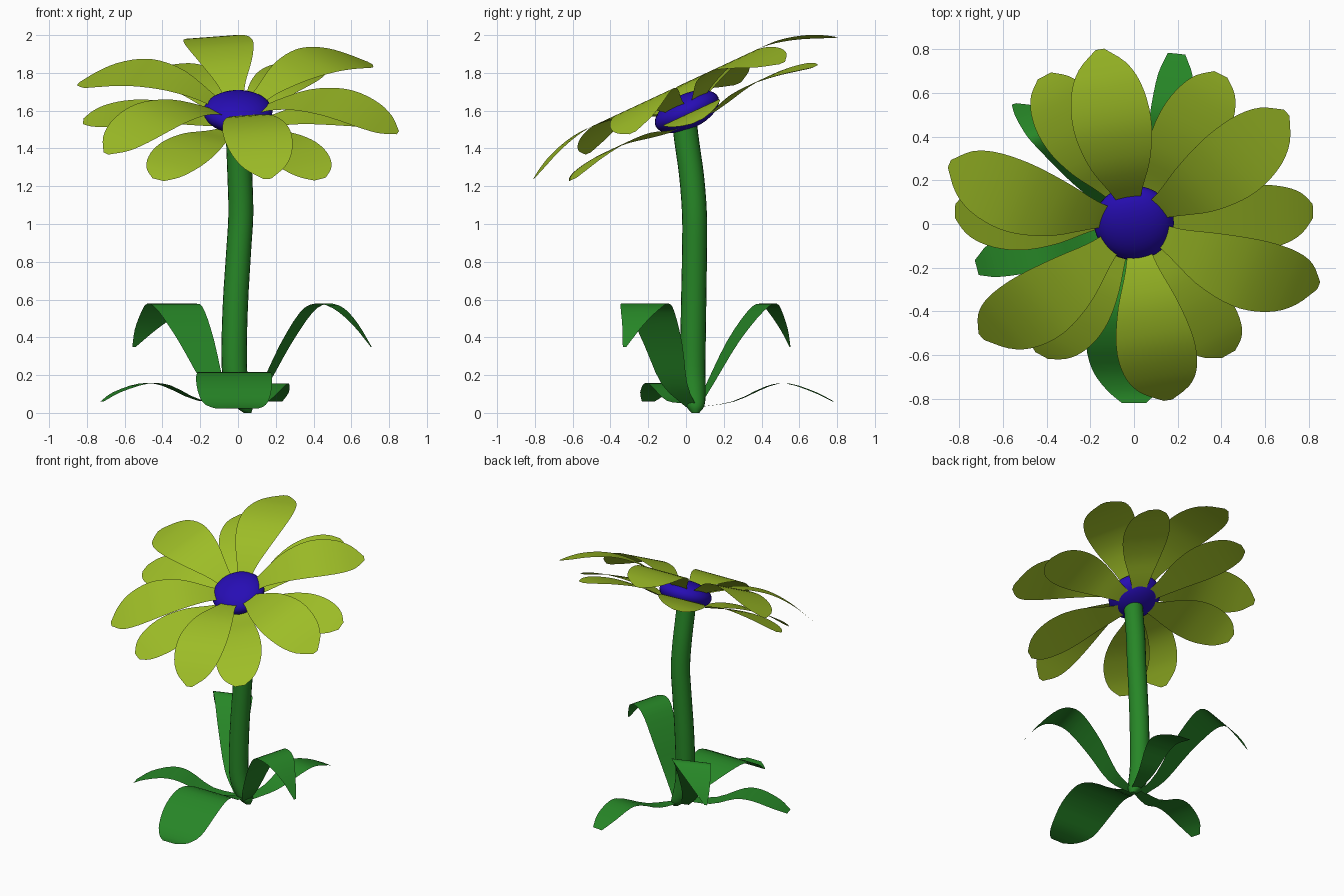
import bpy, bmesh
from math import sin, cos, pi, radians
from mathutils import Vector, Matrix

cube = bpy.data.objects.get("Cube")
if cube:
    bpy.data.objects.remove(cube, do_unlink=True)


def material(name, rgb):
    m = bpy.data.materials.new(name)
    m.use_nodes = True
    col = (*rgb, 1)
    m.diffuse_color = col
    bsdf = m.node_tree.nodes["Principled BSDF"]
    bsdf.inputs["Base Color"].default_value = col
    bsdf.inputs["Roughness"].default_value = 0.8
    return m


YELLOW = material("petal yellow green", (0.34, 0.51, 0.02))
GREEN = material("leaf green", (0.02, 0.24, 0.02))
BLUE = material("deep blue", (0.02, 0.004, 0.46))


def smooth_path(pts, steps=3):
    """Catmull-Rom samples through points of any dimension."""
    pts = [Vector(p) for p in pts]
    ext = [2 * pts[0] - pts[1]] + pts + [2 * pts[-1] - pts[-2]]
    out = []
    for i in range(1, len(ext) - 2):
        a, b, c, d = ext[i - 1:i + 3]
        for k in range(steps):
            t = k / steps
            out.append(0.5 * (2 * b + (c - a) * t + (2 * a - 5 * b + 4 * c - d) * t * t
                              + (3 * b - a - 3 * c + d) * t ** 3))
    return out + [pts[-1]]


def finish(name, bm, mat, matrix=None, angle=45):
    if matrix:
        bm.transform(matrix)
    me = bpy.data.meshes.new(name)
    bm.to_mesh(me)
    bm.free()
    ob = bpy.data.objects.new(name, me)
    bpy.context.collection.objects.link(ob)
    me.materials.append(mat)
    bpy.ops.object.select_all(action='DESELECT')
    ob.select_set(True)
    bpy.context.view_layer.objects.active = ob
    bpy.ops.object.shade_smooth_by_angle(angle=radians(angle))
    return ob


def ribbon(name, pts, side, mat, matrix=None):
    """Thin blade: pts are (x, y, z, half width), side is the width direction."""
    bm = bmesh.new()
    side = Vector(side).normalized()
    prev = None
    for p in smooth_path(pts):
        c, w = Vector(p[:3]), max(p[3], 0.004)
        row = [bm.verts.new(c + side * w * s) for s in (-1, 0, 1)]
        if prev:
            for j in range(2):
                bm.faces.new((prev[j], prev[j + 1], row[j + 1], row[j]))
        prev = row
    return finish(name, bm, mat, matrix)


# Flower head frame, tilted toward the front
HEAD = Matrix.Translation((0, 0.005, 1.595)) @ Matrix.Rotation(radians(25), 4, 'X')

# Centre disc
bm = bmesh.new()
bmesh.ops.create_uvsphere(bm, u_segments=32, v_segments=16, radius=1)
bm.transform(Matrix.Diagonal((0.183, 0.183, 0.093, 1)))
finish("flower_centre", bm, BLUE, HEAD)

# Petals: (radius, height, half width)
UPPER = [(0.08, 0.005, 0.04), (0.2, 0.07, 0.075), (0.35, 0.125, 0.135), (0.5, 0.142, 0.172),
         (0.62, 0.13, 0.18), (0.74, 0.095, 0.16), (0.83, 0.055, 0.11), (0.9, 0.02, 0.02)]
LOWER = [(0.08, -0.07, 0.04), (0.2, -0.05, 0.075), (0.34, -0.02, 0.125), (0.48, -0.012, 0.158),
         (0.6, -0.02, 0.162), (0.7, -0.035, 0.14), (0.77, -0.053, 0.1), (0.82, -0.07, 0.035)]
for label, prof, angles in (("upper", UPPER, (100, 39, -20, -80, -141, 160)),
                            ("lower", LOWER, (61, 2, -58, -121, 178, 120))):
    for i, a in enumerate(angles):
        ribbon(f"{label}_petal_{i + 1}", [(r, 0, h, w) for r, h, w in prof], (0, 1, 0), YELLOW,
               HEAD @ Matrix.Rotation(radians(a), 4, 'Z'))

# Stem: (x, y, z, radius) swept as level rings
bm = bmesh.new()
prev, N = None, 20
for p in smooth_path([(0.05, 0.05, 0.0, 0.02), (0.03, 0.048, 0.04, 0.05), (0.0, 0.04, 0.12, 0.064),
                      (-0.02, 0.036, 0.25, 0.067), (-0.015, 0.04, 0.55, 0.067),
                      (0.003, 0.045, 0.85, 0.066), (0.015, 0.045, 1.05, 0.066),
                      (0.01, 0.03, 1.25, 0.066), (0.003, 0.005, 1.43, 0.066),
                      (0, -0.01, 1.55, 0.066)]):
    ring = [bm.verts.new((p[0] + p[3] * cos(2 * pi * k / N), p[1] + p[3] * sin(2 * pi * k / N), p[2]))
            for k in range(N)]
    if prev:
        for k in range(N):
            bm.faces.new((prev[k], prev[(k + 1) % N], ring[(k + 1) % N], ring[k]))
    else:
        bm.faces.new(ring[::-1])
    prev = ring
bm.faces.new(prev)
finish("stem", bm, GREEN)

# Tall arching leaves
ribbon("tall_leaf_back", [(-0.03, 0.06, 0.03, 0.03), (-0.13, 0.13, 0.16, 0.06),
                          (-0.22, 0.25, 0.38, 0.1), (-0.30, 0.37, 0.54, 0.13),
                          (-0.35, 0.435, 0.578, 0.138), (-0.41, 0.475, 0.53, 0.11),
                          (-0.49, 0.52, 0.44, 0.06), (-0.55, 0.55, 0.35, 0.01)],
       (0.26, 0.09, 0), GREEN)
ribbon("tall_leaf_side", [(0.05, 0.03, 0.03, 0.03), (0.14, -0.06, 0.15, 0.07),
                          (0.25, -0.12, 0.36, 0.105), (0.36, -0.18, 0.53, 0.125),
                          (0.44, -0.215, 0.578, 0.13), (0.53, -0.24, 0.555, 0.11),
                          (0.62, -0.28, 0.47, 0.06), (0.705, -0.325, 0.35, 0.01)],
       (0.07, 0.25, 0), GREEN)

# Low spreading leaves
ribbon("low_leaf_side", [(0.02, 0.03, 0.05, 0.03), (-0.2, -0.045, 0.065, 0.06),
                         (-0.38, -0.095, 0.145, 0.095), (-0.5, -0.125, 0.155, 0.1),
                         (-0.64, -0.165, 0.11, 0.08), (-0.72, -0.2, 0.06, 0.035)],
       (-0.25, 0.95, 0), GREEN)
ribbon("low_leaf_back", [(0.04, 0.06, 0.03, 0.03), (0.1, 0.25, 0.06, 0.06),
                         (0.155, 0.43, 0.14, 0.09), (0.175, 0.54, 0.155, 0.095),
                         (0.19, 0.68, 0.11, 0.08), (0.195, 0.78, 0.06, 0.04)],
       (0.97, -0.1, 0), GREEN)
ribbon("low_leaf_front", [(0.02, 0.03, 0.05, 0.03), (0.0, -0.12, 0.1, 0.08),
                          (-0.015, -0.27, 0.19, 0.16), (-0.02, -0.4, 0.215, 0.195),
                          (-0.02, -0.55, 0.15, 0.2), (-0.015, -0.67, 0.06, 0.175),
                          (-0.005, -0.76, 0.025, 0.12), (0.0, -0.82, 0.025, 0.055)],
       (1, 0, 0), GREEN)
